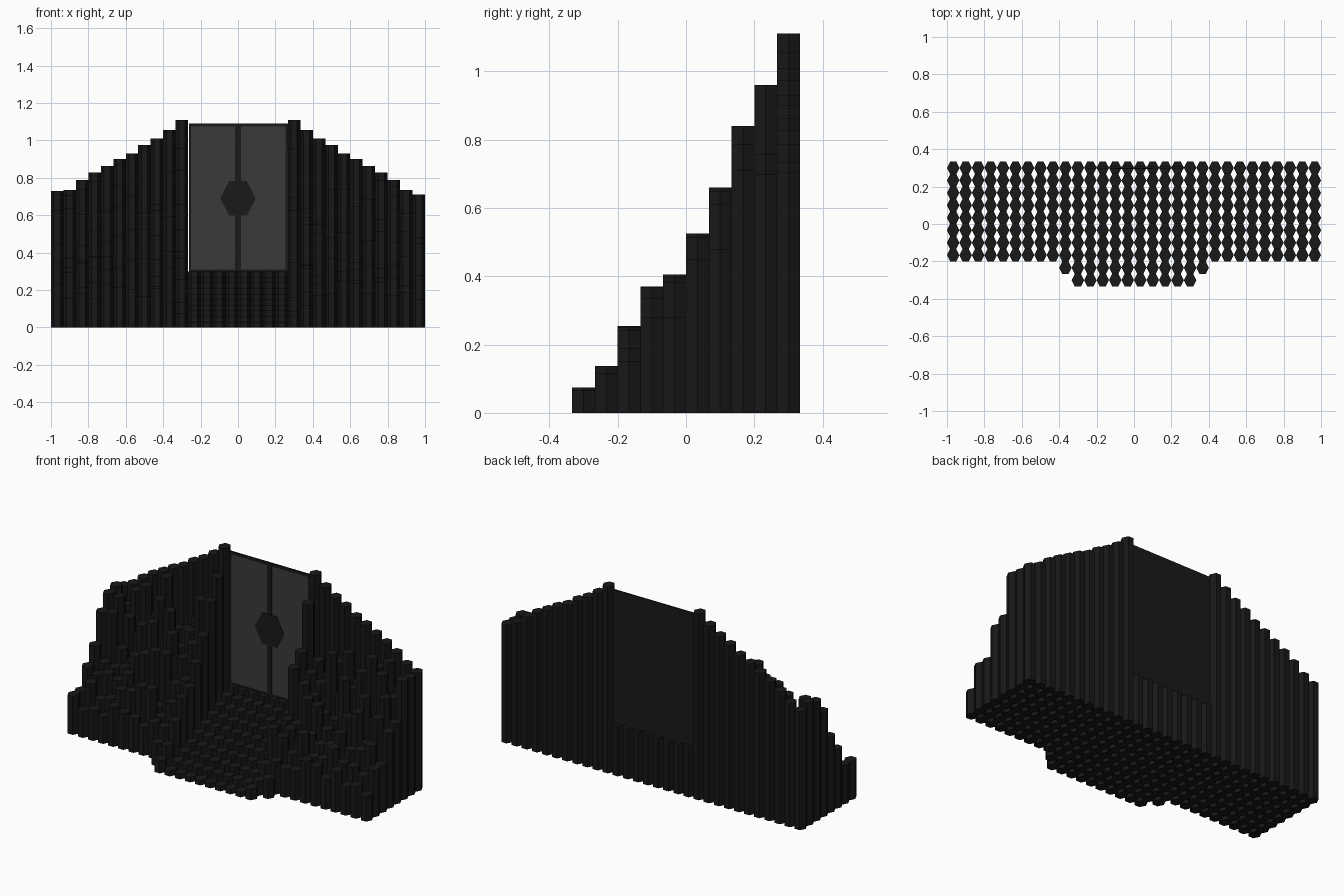
import bpy, bmesh, math, random

if "Cube" in bpy.data.objects:
    bpy.data.objects.remove(bpy.data.objects["Cube"])

random.seed(11)
P = 2 / 30          # column pitch
R = P / 2           # half width of a column


def material(name, v):
    m = bpy.data.materials.new(name)
    m.diffuse_color = (v, v, v, 1)
    m.use_nodes = True
    m.node_tree.nodes["Principled BSDF"].inputs["Base Color"].default_value = m.diffuse_color
    return m


STONE = material("dark_stone", 0.009)
FRAME = material("door_frame_grey", 0.010)
PANEL = material("door_panel_grey", 0.042)


def finish(name, bm, mat):
    bmesh.ops.recalc_face_normals(bm, faces=bm.faces)
    me = bpy.data.meshes.new(name)
    bm.to_mesh(me)
    bm.free()
    me.materials.append(mat)
    ob = bpy.data.objects.new(name, me)
    bpy.context.collection.objects.link(ob)
    return ob


def prism(bm, outline, offset):
    verts = [bm.verts.new(p) for p in outline]
    face = bm.faces.new(verts)
    ret = bmesh.ops.extrude_face_region(bm, geom=[face], use_keep_orig=True)
    top = [g for g in ret["geom"] if isinstance(g, bmesh.types.BMVert)]
    bmesh.ops.translate(bm, vec=offset, verts=top)


HEX = [(1, 0), (.5, 1), (-.5, 1), (-1, 0), (-.5, -1), (.5, -1)]


def column(bm, x, row, h):
    y = -1 / 3 + (row + .5) * P
    prism(bm, [(x + R * a, y + R * b, 0) for a, b in HEX], (0, 0, h))


def box(name, x0, x1, y0, y1, z0, z1, mat):
    bm = bmesh.new()
    prism(bm, [(x0, y0, z0), (x1, y0, z0), (x1, y1, z0), (x0, y1, z0)],
          (0, 0, z1 - z0))
    return finish(name, bm, mat)


# Rocky slopes of hexagonal columns on both sides of the stairs
ROW_MAX = [.075, .137, .255, .37, .405, .525, .66, .84, .96]
BACK = [1.11, 1.055, 1.01, .975, .93, .90, .863, .828, .787, .735, .705]
EDGE = {-1: [.23, .23, .35, .45, .625, .71, .73],    # outermost columns
        1: [.15, .28, .28, .45, .48, .71, .70]}
ROW_COUNT = [1, 2] + [11] * 8
for side, label in ((-1, "left"), (1, "right")):
    bm = bmesh.new()
    for row, count in enumerate(ROW_COUNT):
        for k in range(count):
            x = side * (4.5 + k) * P
            if row == 9:
                h = BACK[k]
            elif k == 10:
                h = EDGE[side][row - 2]
            else:
                f = random.uniform(.58, 1)
                if k == 0 and (side < 0 or row == 8):
                    f = 1
                h = min(ROW_MAX[row] * f, BACK[k] - .03)
            column(bm, x, row, h)
    finish(label + "_rock_columns", bm, STONE)

# Stairs of low columns rising to the door
bm = bmesh.new()
for row in range(10):
    for i in range(8):
        column(bm, (i - 3.5) * P, row, .03 * (row + 1))
finish("stair_columns", bm, STONE)

# Door: thin slab, frame bars, two panels and a hexagonal lock
L, W, Z0, Z1 = -.263, .266, .298, 1.09
Y0, Y1, Y2 = .296, .301, .307      # frame front, slab front, slab back
box("door_slab", L, W, Y1, Y2, Z0, Z1, FRAME)
box("door_frame_top", L, W, Y0, Y1, Z1 - .017, Z1, FRAME)
box("door_frame_bottom", L, W, Y0, Y1, Z0, Z0 + .012, FRAME)
box("door_centre_bar", -.015, .015, Y0, Y1, Z0 + .012, Z1 - .017, FRAME)
for s, label, e in ((-1, "left", L), (1, "right", W)):
    a, b = sorted((e - s * .013, e))
    box("door_frame_" + label, a, b, Y0, Y1, Z0 + .012, Z1 - .017, FRAME)
    a, b = sorted((s * .015, e - s * .013))
    box("door_panel_" + label, a, b, Y0 + .002, Y1, Z0 + .012, Z1 - .017, PANEL)

bm = bmesh.new()
prism(bm, [(.095 * a, Y0 + .001, .69 + .092 * b) for a, b in HEX], (0, -.004, 0))
finish("door_lock", bm, FRAME)
